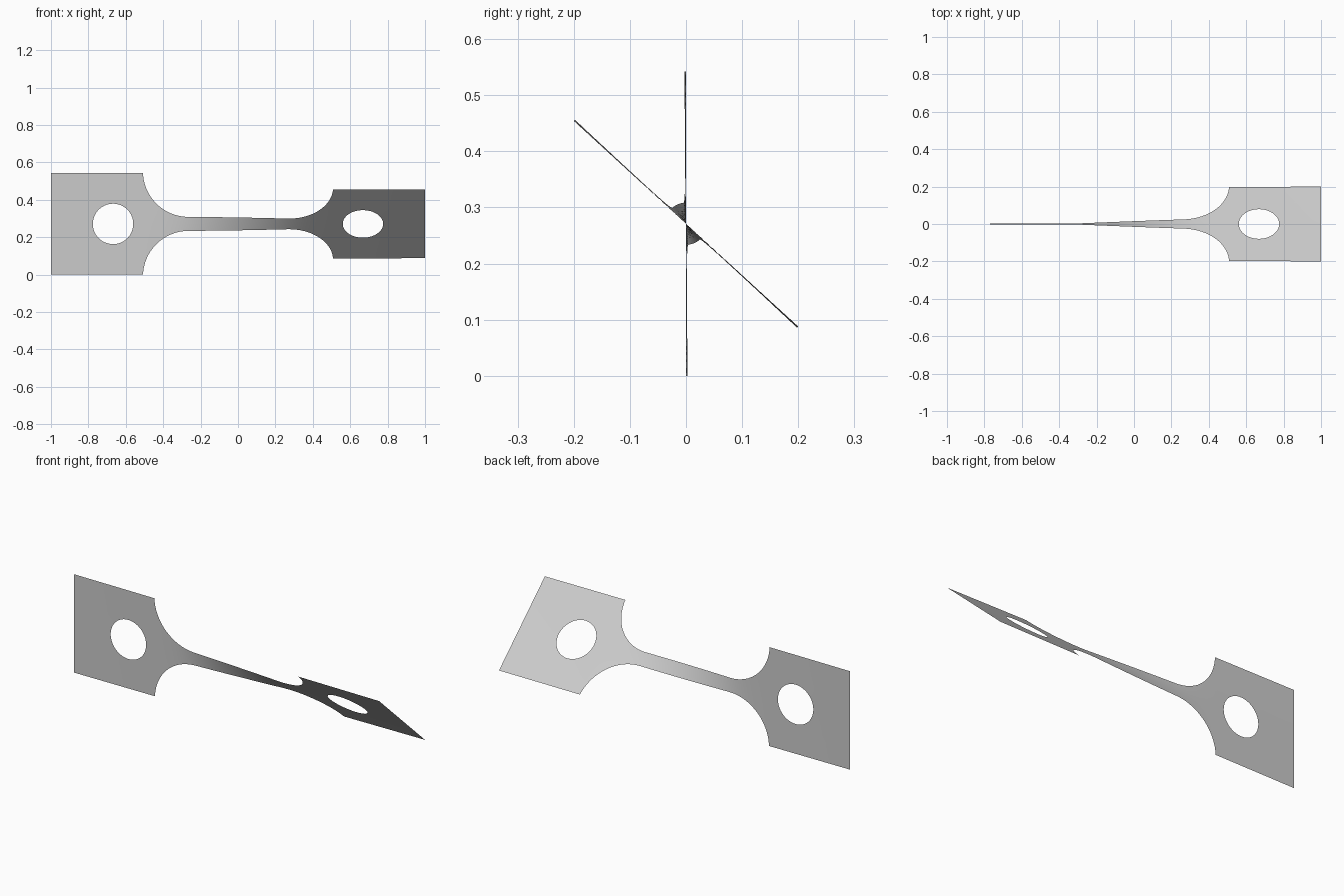
import bpy
import bmesh
from math import sin, cos, pi, sqrt, radians, hypot
from mathutils import Vector

cube = bpy.data.objects.get("Cube")
if cube:
    bpy.data.objects.remove(cube, do_unlink=True)

# Main dimensions
HALF_LENGTH = 1.0
PLATE_HALF = 0.271      # half height of the end plates
NECK_HALF = 0.0375      # half height of the narrow neck
PLATE_X = 0.508         # where the plates meet the fillets
NECK_X = 0.265          # where the fillets meet the neck
HOLE_X, HOLE_R = 0.668, 0.108
TWIST = radians(47.5)
COLS = 24

dx, dy = PLATE_X - NECK_X, PLATE_HALF - NECK_HALF
FILLET_R = (dx * dx + dy * dy) / (2 * dy)


def half_width(x):
    """Half height of the flat outline at x."""
    s = abs(x) - NECK_X
    if s <= 0:
        return NECK_HALF
    if s >= dx - 1e-6:
        return PLATE_HALF
    return NECK_HALF + FILLET_R - sqrt(max(0, FILLET_R ** 2 - s * s))


# Twist builds up mostly where the strip is narrow
STEPS = 800
total = [0.0]
for i in range(STEPS):
    x = -HALF_LENGTH + (i + 0.5) * 2 * HALF_LENGTH / STEPS
    total.append(total[-1] + half_width(x) ** -2)


def twisted(p):
    t = min(max((p.x + HALF_LENGTH) / (2 * HALF_LENGTH), 0), 1) * STEPS
    i = min(int(t), STEPS - 1)
    a = TWIST * (total[i] + (total[i + 1] - total[i]) * (t - i)) / total[-1]
    return Vector((p.x, -p.z * sin(a), PLATE_HALF + p.z * cos(a)))


def add_grid(bm, rows):
    """Quads between neighbouring rows of points."""
    verts = [[bm.verts.new(p) for p in row] for row in rows]
    for a, b in zip(verts, verts[1:]):
        for j in range(len(a) - 1):
            bm.faces.new((a[j], a[j + 1], b[j + 1], b[j]))


bm = bmesh.new()

# Neck with its two fillets
fillet = [NECK_X + dx * sin(k / 16 * pi / 2) for k in range(1, 17)]
neck = [-NECK_X + 2 * NECK_X * k / 32 for k in range(33)]
stations = [-x for x in reversed(fillet)] + neck + fillet
add_grid(bm, [[Vector((x, 0, half_width(x) * (2 * j / COLS - 1)))
               for j in range(COLS + 1)] for x in stations])

# End plates, as rings from the round hole out to the rectangle
corners = [(PLATE_X, -PLATE_HALF), (PLATE_X, PLATE_HALF),
           (HALF_LENGTH, PLATE_HALF), (HALF_LENGTH, -PLATE_HALF)]
border = []
for k, (ax, az) in enumerate(corners):
    bx, bz = corners[(k + 1) % 4]
    border += [(ax + (bx - ax) * j / COLS, az + (bz - az) * j / COLS)
               for j in range(COLS)]
border.append(border[0])
for side in (-1, 1):
    rings = []
    for k in range(6):
        ring = []
        for px, pz in border:
            d = hypot(px - HOLE_X, pz)
            f = HOLE_R / d + (1 - HOLE_R / d) * k / 5
            ring.append(Vector((side * (HOLE_X + (px - HOLE_X) * f), 0, pz * f)))
        rings.append(ring)
    add_grid(bm, rings)

# Weld the pieces into one sheet, then twist it
bmesh.ops.remove_doubles(bm, verts=bm.verts, dist=0.0002)
bmesh.ops.recalc_face_normals(bm, faces=bm.faces)
for v in bm.verts:
    v.co = twisted(v.co)
bm.normal_update()
if sum(f.normal.y * f.calc_area() for f in bm.faces) > 0:
    bmesh.ops.reverse_faces(bm, faces=bm.faces)

mesh = bpy.data.meshes.new("twisted_strip")
bm.to_mesh(mesh)
bm.free()
strip = bpy.data.objects.new("twisted_strip", mesh)
bpy.context.collection.objects.link(strip)

# Plain grey metal
grey = bpy.data.materials.new("light_grey")
grey.use_nodes = True
colour = (0.6, 0.6, 0.6, 1)
grey.diffuse_color = colour
grey.node_tree.nodes["Principled BSDF"].inputs["Base Color"].default_value = colour
mesh.materials.append(grey)

bpy.context.view_layer.objects.active = strip
strip.select_set(True)
bpy.ops.object.shade_smooth_by_angle()
